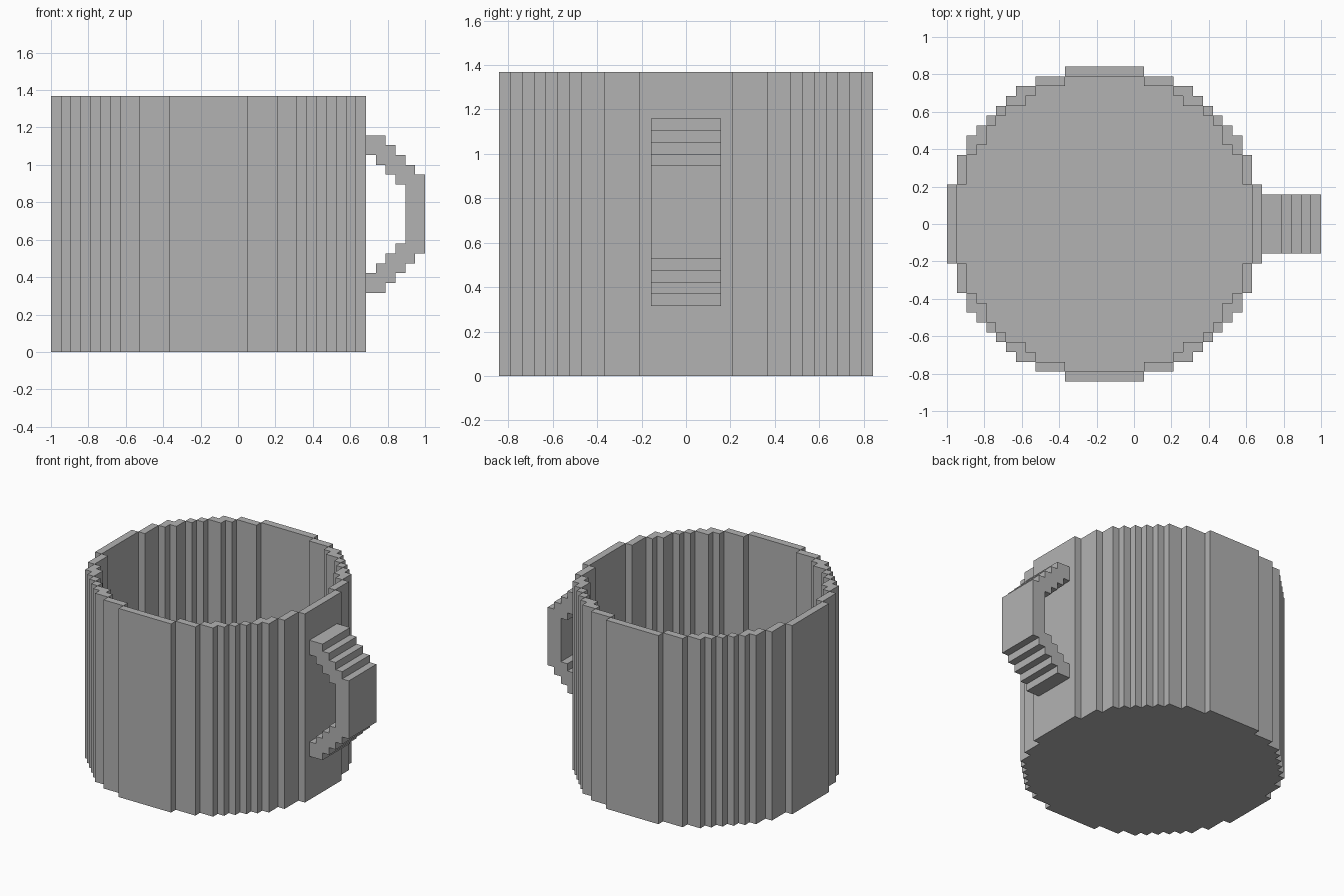
import bpy
import bmesh
from math import hypot

if "Cube" in bpy.data.objects:
    bpy.data.objects.remove(bpy.data.objects["Cube"], do_unlink=True)

UNIT = 2 / 38            # edge length of one block
RADIUS = 16              # outer radius of the cup, in blocks
HEIGHT = 26
FLOOR = 1
CUP_X = RADIUS * UNIT - 1

grey = bpy.data.materials.new("plain grey")
grey.use_nodes = True
colour = (0.448, 0.448, 0.448, 1)
grey.diffuse_color = colour
grey.node_tree.nodes["Principled BSDF"].inputs["Base Color"].default_value = colour


def finish(bm, name):
    """Merge the faces into one block-scaled, flat-shaded object."""
    bmesh.ops.remove_doubles(bm, verts=bm.verts, dist=0.001)
    bmesh.ops.scale(bm, vec=(UNIT, UNIT, UNIT), verts=bm.verts)
    mesh = bpy.data.meshes.new(name)
    bm.to_mesh(mesh)
    bm.free()
    mesh.materials.append(grey)
    obj = bpy.data.objects.new(name, mesh)
    bpy.context.collection.objects.link(obj)
    return obj


def add_face(bm, points):
    return bm.faces.new([bm.verts.new(p) for p in points])


def row_width(row, radius):
    """Half width of a block circle in the row starting at this height."""
    return sum(hypot(i + 0.5, row + 0.5) < radius for i in range(radius))


def block_circle(radius):
    """Counter-clockwise stepped outline of a circle made of blocks."""
    quarter = []
    for row in range(radius):
        width = row_width(row, radius)
        if not quarter or quarter[-1][0] != width:
            if quarter:
                quarter.append((width, row))
            quarter.append((width, row + 1))
        else:
            quarter[-1] = (width, row + 1)
    outline = []
    for _ in range(4):
        outline += quarter
        quarter = [(-y, x) for x, y in quarter]
    return outline


def add_walls(bm, outline, low, high, inward=False):
    for (ax, ay), (bx, by) in zip(outline, outline[1:] + outline[:1]):
        quad = [(ax, ay, low), (bx, by, low), (bx, by, high), (ax, ay, high)]
        add_face(bm, quad[::-1] if inward else quad)


# Cup: rim cells first, merged into flat arcs
bm = bmesh.new()
inside = RADIUS - 1
for x in range(-RADIUS, RADIUS):
    for y in range(-RADIUS, RADIUS):
        if inside <= hypot(x + 0.5, y + 0.5) < RADIUS:
            add_face(bm, [(x, y, HEIGHT), (x + 1, y, HEIGHT),
                          (x + 1, y + 1, HEIGHT), (x, y + 1, HEIGHT)])
bmesh.ops.remove_doubles(bm, verts=bm.verts, dist=0.001)
bmesh.ops.dissolve_limit(bm, angle_limit=0.01, verts=bm.verts, edges=bm.edges)

# Cup: outer shell, underside, inner shell and floor
outer, inner = block_circle(RADIUS), block_circle(inside)
add_walls(bm, outer, 0, HEIGHT)
add_walls(bm, inner, FLOOR, HEIGHT, inward=True)
add_face(bm, [(x, y, 0) for x, y in reversed(outer)])
add_face(bm, [(x, y, FLOOR) for x, y in inner])
cup = finish(bm, "cup")
cup.location.x = CUP_X


# Handle: stepped C profile, mirrored about its middle and given depth
def stairs(start, first, top, steps):
    """Descending stair path: a first tread, then treads one block long."""
    path, x = [], start
    for i in range(steps):
        end = x + (first if i == 0 else 1)
        path += [(x, top - i), (end, top - i)]
        x = end
    return path


MIDDLE, HALF_DEPTH = 14, 3
outside_top = stairs(RADIUS, 2, 8, 5)
inside_top = stairs(RADIUS, 1, 6, 4)
profile = (outside_top + [(x, -z) for x, z in reversed(outside_top)]
           + [(x, -z) for x, z in inside_top] + inside_top[::-1])

bm = bmesh.new()
front = add_face(bm, [(x, -HALF_DEPTH, MIDDLE + z) for x, z in profile])
swept = bmesh.ops.extrude_face_region(bm, geom=[front], use_keep_orig=True)
moved = [v for v in swept["geom"] if isinstance(v, bmesh.types.BMVert)]
bmesh.ops.translate(bm, vec=(0, 2 * HALF_DEPTH, 0), verts=moved)
# Leave the ends open where they meet the cup wall
ends = [f for f in bm.faces if all(abs(v.co.x - RADIUS) < 0.01 for v in f.verts)]
bmesh.ops.delete(bm, geom=ends, context="FACES")
bmesh.ops.recalc_face_normals(bm, faces=bm.faces)
handle = finish(bm, "handle")
handle.location.x = CUP_X
